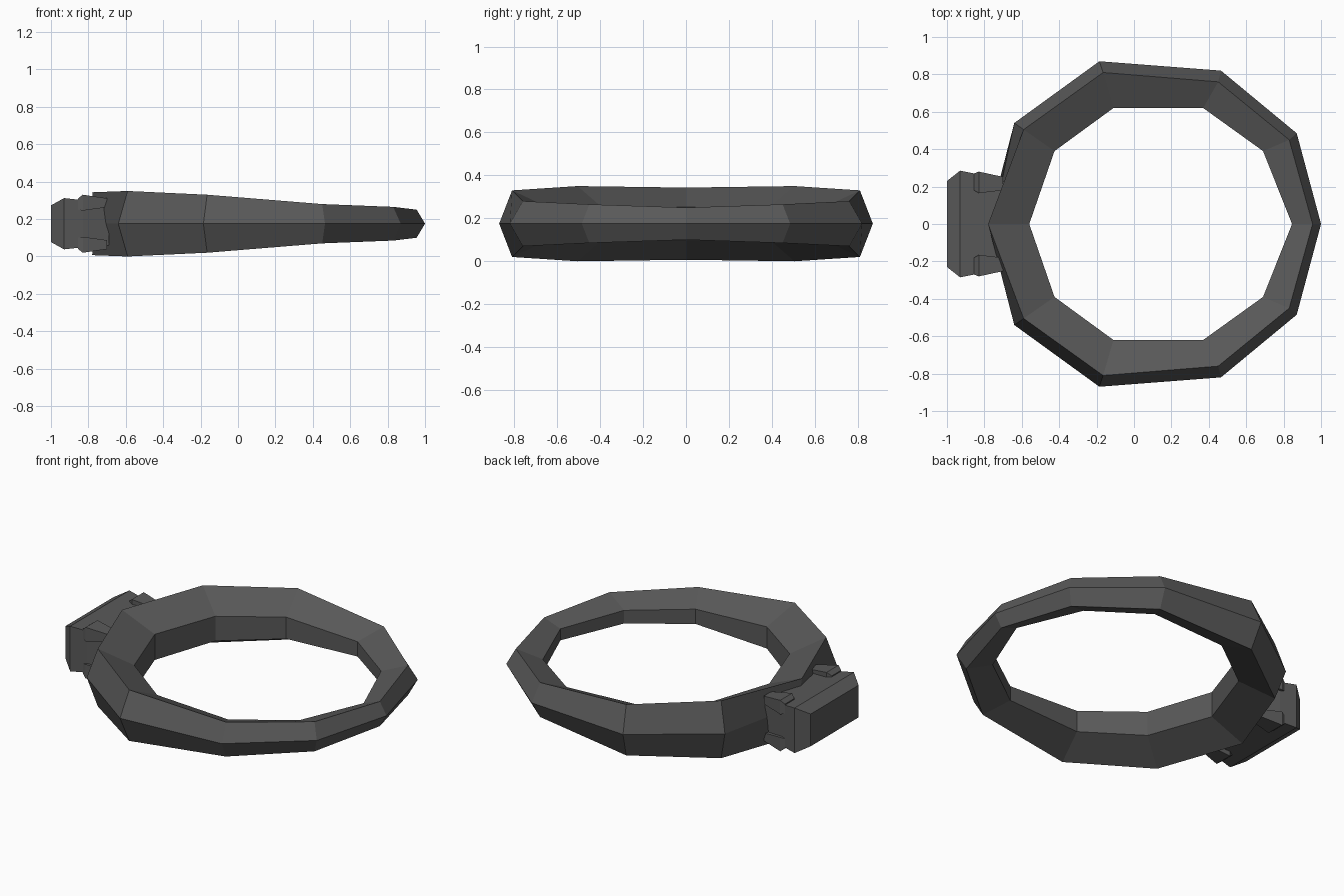
import bpy, bmesh

if "Cube" in bpy.data.objects:
    bpy.data.objects.remove(bpy.data.objects["Cube"])

ZC = 0.175  # the model is symmetric about this height

dark = bpy.data.materials.new("dark_grey")
dark.diffuse_color = (0.1, 0.1, 0.1, 1)
dark.use_nodes = True
dark.node_tree.nodes["Principled BSDF"].inputs["Base Color"].default_value = dark.diffuse_color


def finish(bm, name):
    bmesh.ops.recalc_face_normals(bm, faces=bm.faces)
    mesh = bpy.data.meshes.new(name)
    bm.to_mesh(mesh)
    bm.free()
    mesh.materials.append(dark)
    obj = bpy.data.objects.new(name, mesh)
    bpy.context.collection.objects.link(obj)
    return obj


def loft(name, sections, closed=False):
    """Skin a row of matching cross-sections, capped unless closed."""
    bm = bmesh.new()
    rows = [[bm.verts.new(p) for p in s] for s in sections]
    n = len(rows[0])
    pairs = list(zip(rows, rows[1:]))
    if closed:
        pairs.append((rows[-1], rows[0]))
    for a, b in pairs:
        for i in range(n):
            j = (i + 1) % n
            bm.faces.new((a[i], a[j], b[j], b[i]))
    if not closed:
        bm.faces.new(rows[0])
        bm.faces.new(rows[-1])
    return finish(bm, name)


def rect(x, y0, y1, z0, z1):
    return [(x, y0, ZC + z0), (x, y1, ZC + z0), (x, y1, ZC + z1), (x, y0, ZC + z1)]


# Ring: outer point, ridge, ridge half height, inner point, inner half height
stations = [
    ((-0.755, 0.00), (-0.78, 0.00), 0.168, (-0.56, 0.00), 0.078),
    ((-0.64, 0.54), (-0.59, 0.505), 0.175, (-0.425, 0.39), 0.075),
    ((-0.185, 0.87), (-0.165, 0.81), 0.155, (-0.11, 0.62), 0.066),
    ((0.465, 0.82), (0.45, 0.76), 0.105, (0.37, 0.62), 0.045),
    ((0.87, 0.485), (0.83, 0.45), 0.09, (0.69, 0.39), 0.040),
    ((1.00, 0.00), (0.955, 0.00), 0.075, (0.845, 0.00), 0.035),
]


def ring_section(st, side):
    o, r, rh, i, ih = st
    prof = [(o, 0), (r, rh), (i, ih), (i, -ih), (r, -rh)]
    return [(p[0], side * p[1], ZC + h) for p, h in prof]


sections = [ring_section(s, 1) for s in stations]
sections += [ring_section(s, -1) for s in stations[-2:0:-1]]
loft("ring_band", sections, closed=True)

# Setting block on the thick side of the ring, with a chamfered face
block = [(-1.0, 0.23, 0.098), (-0.93, 0.285, 0.137),
         (-0.83, 0.265, 0.126), (-0.69, 0.225, 0.115)]
loft("setting_block", [rect(x, -y, y, -z, z) for x, y, z in block])

# Four clasp prongs gripping the ring at the block corners
prong = loft("clasp_prongs", [
    rect(-0.855, 0.18, 0.27, 0.075, 0.135),
    rect(-0.83, 0.165, 0.28, 0.07, 0.155),
    rect(-0.70, 0.18, 0.252, 0.088, 0.136),
])
for v in prong.data.vertices:
    v.co.z -= ZC
prong.location.z = ZC
mirror = prong.modifiers.new("corners", 'MIRROR')
mirror.use_axis = (False, True, True)
